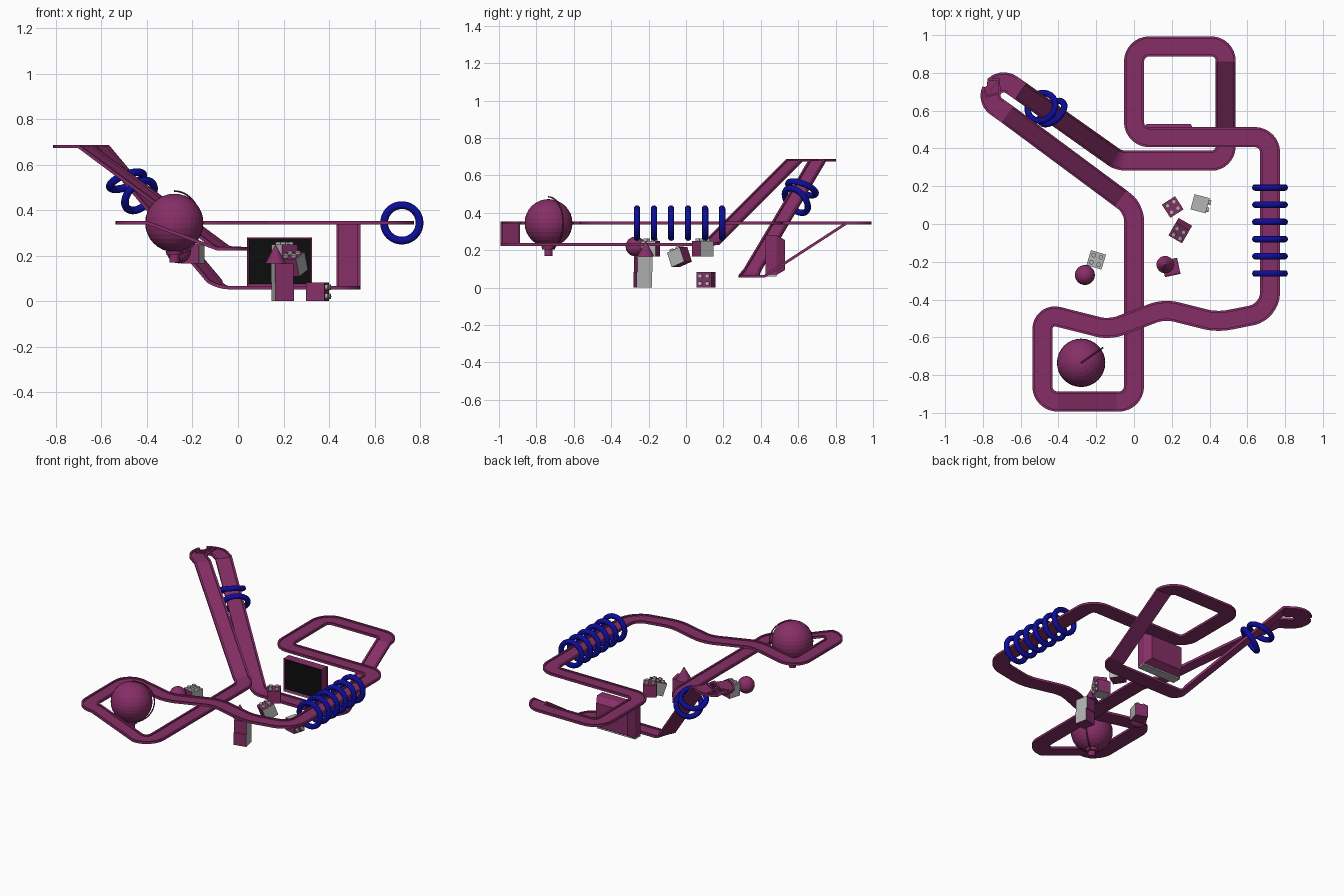
import bpy, bmesh, math
from mathutils import Vector, Matrix, Euler

if "Cube" in bpy.data.objects:
    bpy.data.objects.remove(bpy.data.objects["Cube"])


def material(name, rgb):
    m = bpy.data.materials.new(name)
    m.diffuse_color = (*rgb, 1)
    m.use_nodes = True
    m.node_tree.nodes["Principled BSDF"].inputs["Base Color"].default_value = m.diffuse_color
    return m


PURPLE = material("plum", (0.24, 0.028, 0.135))
BLUE = material("deep blue", (0.004, 0.004, 0.33))
GREY = material("light grey", (0.46, 0.46, 0.46))
BLACK = material("black", (0.004, 0.004, 0.004))


def finish(bm, name, *mats):
    bmesh.ops.recalc_face_normals(bm, faces=bm.faces)
    me = bpy.data.meshes.new(name)
    bm.to_mesh(me)
    bm.free()
    for m in mats:
        me.materials.append(m)
    ob = bpy.data.objects.new(name, me)
    bpy.context.collection.objects.link(ob)
    return ob


def box(name, lo, hi, mat):
    lo, hi = Vector(lo), Vector(hi)
    bm = bmesh.new()
    bmesh.ops.create_cube(bm, size=1, matrix=Matrix.Translation((lo + hi) / 2) @ Matrix.Diagonal((*(hi - lo), 1)))
    return finish(bm, name, mat)


def cone(name, loc, r1, r2, h, segs=24, mat=PURPLE):
    bm = bmesh.new()
    bmesh.ops.create_cone(bm, cap_ends=True, segments=segs, radius1=r1, radius2=r2, depth=h,
                          matrix=Matrix.Translation(loc))
    return finish(bm, name, mat)


def ball(name, loc, r, u=32, v=16):
    bm = bmesh.new()
    bmesh.ops.create_uvsphere(bm, u_segments=u, v_segments=v, radius=r, matrix=Matrix.Translation(loc))
    return finish(bm, name, PURPLE)


# Race track: control corners (x, y, z, corner cut), rounded and swept as a closed loop
H = 0.345
corners = [
    (0, 0.08, 0.23, 0.06), (0, -0.94, 0.23, 0.08), (-0.09, -0.94, 0.23, 0), (-0.40, -0.94, H, 0),
    (-0.485, -0.94, H, 0.08), (-0.485, -0.47, H, 0.09), (-0.13, -0.56, H, 0.06), (0.16, -0.45, H, 0.06),
    (0.44, -0.52, H, 0.06), (0.72, -0.465, H, 0.10), (0.72, 0.46, H, 0.08), (0, 0.46, H, 0.08),
    (0, 0.94, H, 0.08), (0.485, 0.94, H, 0.075), (0.485, 0.86, H, 0), (0.485, 0.42, 0.06, 0),
    (0.485, 0.335, 0.06, 0.075), (-0.08, 0.335, 0.06, 0.04), (-0.60, 0.703, 0.68, 0),
    (-0.707, 0.777, 0.68, 0.07), (-0.787, 0.663, 0.68, 0.07), (-0.67, 0.58, 0.68, 0),
    (-0.07, 0.135, 0.235, 0),
]
path = []
for i, (x, y, z, d) in enumerate(corners):
    p = Vector((x, y, z))
    if d == 0:
        path.append(p)
        continue
    a = Vector(corners[i - 1][:3]) - p
    b = Vector(corners[(i + 1) % len(corners)][:3]) - p
    a, b = a.normalized() * d, b.normalized() * d
    for k in range(9):
        t = k / 8
        path.append(p + a * ((1 - t) ** 3 + 3 * (1 - t) ** 2 * t * 0.45) + b * (t ** 3 + 3 * t * t * (1 - t) * 0.45))

W, LIP = 0.053, 0.012
profile = [(-W, -0.007), (W, -0.007), (W, 0.008), (W - LIP, 0.008), (W - LIP, 0),
           (LIP - W, 0), (LIP - W, 0.008), (-W, 0.008)]
bm = bmesh.new()
rings = []
n = len(path)
for i, p in enumerate(path):
    t1, t2 = (p - path[i - 1]).normalized(), (path[(i + 1) % n] - p).normalized()
    t = (t1 + t2).normalized()
    side = t.cross(Vector((0, 0, 1))).normalized()
    up = side.cross(t).normalized()
    s1 = t1.cross(Vector((0, 0, 1))).normalized()
    miter = 1 / max(0.8, side.dot(s1))
    rings.append([bm.verts.new(p + side * s * miter + up * u) for s, u in profile])
for i in range(n):
    r, q = rings[i], rings[(i + 1) % n]
    for j in range(8):
        k = (j + 1) % 8
        bm.faces.new((r[j], r[k], q[k], q[j]))
finish(bm, "race_track", PURPLE)


# Rings round the track
def hoop(name, loc, axis):
    rot = Vector((0, 0, 1)).rotation_difference(Vector(axis).normalized()).to_euler()
    bpy.ops.mesh.primitive_torus_add(location=loc, rotation=rot, major_radius=0.078, minor_radius=0.017,
                                     major_segments=40, minor_segments=12)
    ob = bpy.context.object
    ob.name = name
    ob.data.materials.append(BLUE)
    bpy.ops.object.shade_smooth_by_angle()


for i in range(6):
    hoop(f"straight_hoop_{i + 1}", (0.72, -0.262 + 0.091 * i, H), (0, 1, 0))
hoop("slope_hoop_upper", (-0.49, 0.62, 0.53), (-0.33, 0.33, 0.85))
hoop("slope_hoop_lower", (-0.433, 0.59, 0.465), (-0.57, 0.61, 0.54))

# Globe with its stand and meridian arc
G = Vector((-0.28, -0.735, H))
ball("globe", G, 0.128)
cone("globe_collar", G + Vector((0, 0, -0.132)), 0.034, 0.038, 0.018)
cone("globe_stem", G + Vector((0, 0, -0.157)), 0.022, 0.022, 0.036)
cu = bpy.data.curves.new("globe_arc", 'CURVE')
cu.dimensions = '3D'
cu.bevel_depth = 0.004
cu.bevel_resolution = 1
sp = cu.splines.new('POLY')
sp.points.add(24)
for i, pt in enumerate(sp.points):
    a = math.pi * i / 24
    r = 0.14 * math.sin(a)
    pt.co = (*(G + Vector((r * 0.82, r * 0.57, 0.14 * math.cos(a)))), 1)
cu.materials.append(PURPLE)
bpy.context.collection.objects.link(bpy.data.objects.new("globe_arc", cu))

# Monitor: frame with recessed dark screen, tapered back and grey underside
bm = bmesh.new()
bmesh.ops.create_cube(bm, size=1, matrix=Matrix.Translation((0.183, 0.455, 0.174))
                      @ Matrix.Diagonal((0.285, 0.06, 0.212, 1)))
bm.faces.ensure_lookup_table()
front = min(bm.faces, key=lambda f: f.calc_center_median().y)
back = max(bm.faces, key=lambda f: f.calc_center_median().y)
bmesh.ops.inset_region(bm, faces=[front], thickness=0.011, depth=-0.006)
front.material_index = 1
bmesh.ops.inset_region(bm, faces=[back], thickness=0.037, depth=0.045)
finish(bm, "monitor", PURPLE, BLACK)
box("monitor_underside", (0.041, 0.425, 0.059), (0.325, 0.485, 0.068), GREY)


# Toy blocks: grey on two sides, four grey studs on top
def block(name, loc, rot, studs=True, grey_top=False, size=0.083):
    bm = bmesh.new()
    bmesh.ops.create_cube(bm, size=size)
    for f in bm.faces:
        f.material_index = int(abs(f.normal.x) > 0.9 or (grey_top and f.normal.z > 0.9))
    if studs:
        old = set(bm.faces)
        for sx in (-0.02, 0.02):
            for sy in (-0.02, 0.02):
                bmesh.ops.create_cone(bm, cap_ends=True, segments=12, radius1=0.012, radius2=0.012,
                                      depth=0.014, matrix=Matrix.Translation((sx, sy, size / 2 + 0.005)))
        for f in bm.faces:
            if f not in old:
                f.material_index = 1
    ob = finish(bm, name, PURPLE, GREY)
    ob.matrix_world = Matrix.Translation(loc) @ Euler([math.radians(a) for a in rot]).to_matrix().to_4x4()


block("floating_block", (0.205, 0.09, 0.208), (0, 0, 33))
block("lying_block", (0.35, 0.107, 0.042), (0, 90, -15))
block("tilted_block", (0.245, -0.035, 0.163), (21, 0, -30))
block("far_block", (-0.2, -0.19, 0.208), (0, 0, -17), grey_top=True)
block("tower_block_lower", (0.197, -0.232, 0.042), (0, 0, 12), studs=False)
block("tower_block_upper", (0.195, -0.228, 0.125), (0, 0, 12), studs=False)
cone("tower_cone", (0.165, -0.215, 0.208), 0.046, 0.0, 0.084)
ball("small_ball", (-0.26, -0.27, 0.22), 0.053, 24, 12)
